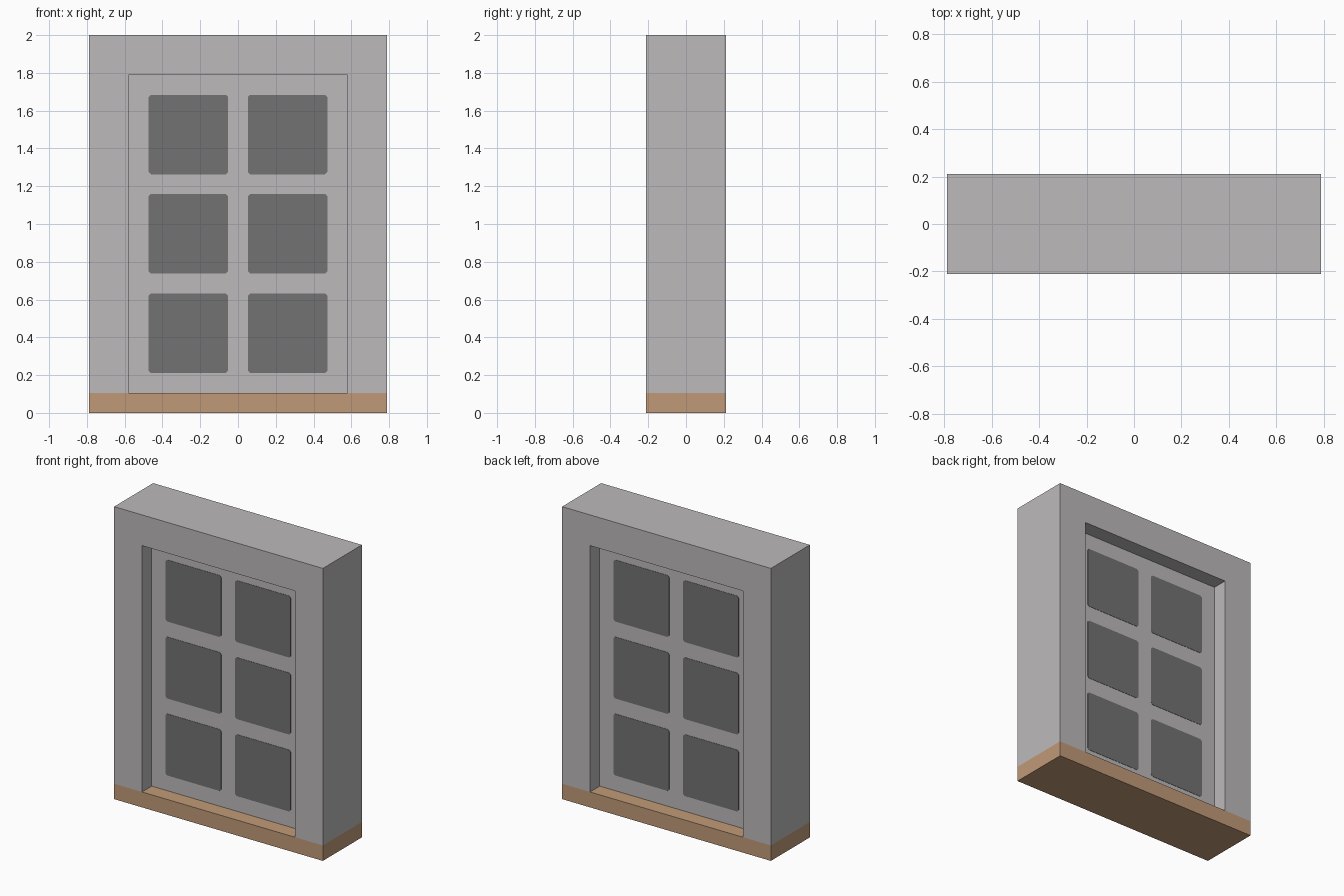
import bpy
import bmesh
from mathutils import Vector

cube = bpy.data.objects.get("Cube")
if cube:
    bpy.data.objects.remove(cube, do_unlink=True)

U = 2 / 19                     # module: the wall is 15 wide, 4 deep, 19 high
HALF_W, HALF_D, TOP = 7.5 * U, 2 * U, 19 * U
OPEN_X, OPEN_TOP = 5.5 * U, 17 * U
SASH_D = U                     # half depth of the window sash
PANE = 4 * U


def material(name, rgb):
    m = bpy.data.materials.new(name)
    m.use_nodes = True
    m.diffuse_color = (*rgb, 1)
    node = next(n for n in m.node_tree.nodes if n.type == 'BSDF_PRINCIPLED')
    node.inputs["Base Color"].default_value = (*rgb, 1)
    node.inputs["Roughness"].default_value = 0.8
    return m


STONE = material("light grey", (0.509, 0.491, 0.497))
WOOD = material("tan wood", (0.533, 0.323, 0.188))
GLASS = material("dark grey glass", (0.171, 0.171, 0.171))


def extrude_outline(name, outline, y0, y1, mat):
    """Solid from an (x, z) outline, extruded from y0 to y1."""
    bm = bmesh.new()
    face = bm.faces.new([bm.verts.new((x, y0, z)) for x, z in outline])
    new = bmesh.ops.extrude_face_region(bm, geom=[face])["geom"]
    verts = [g for g in new if isinstance(g, bmesh.types.BMVert)]
    bmesh.ops.translate(bm, verts=verts, vec=Vector((0, y1 - y0, 0)))
    bmesh.ops.recalc_face_normals(bm, faces=bm.faces)
    mesh = bpy.data.meshes.new(name)
    bm.to_mesh(mesh)
    bm.free()
    mesh.materials.append(mat)
    obj = bpy.data.objects.new(name, mesh)
    bpy.context.collection.objects.link(obj)
    return obj


def rect(x0, x1, z0, z1):
    return [(x0, z0), (x1, z0), (x1, z1), (x0, z1)]


def clipped_rect(x0, x1, z0, z1, c):
    return [(x0 + c, z0), (x1 - c, z0), (x1, z0 + c), (x1, z1 - c),
            (x1 - c, z1), (x0 + c, z1), (x0, z1 - c), (x0, z0 + c)]


# Wooden sill under the whole wall
extrude_outline("sill", rect(-HALF_W, HALF_W, 0, U), -HALF_D, HALF_D, WOOD)

# Wall surround: two jambs and a lintel in one arch-shaped outline
surround = [(-HALF_W, U), (-OPEN_X, U), (-OPEN_X, OPEN_TOP), (OPEN_X, OPEN_TOP),
            (OPEN_X, U), (HALF_W, U), (HALF_W, TOP), (-HALF_W, TOP)]
extrude_outline("wall_surround", surround, -HALF_D, HALF_D, STONE)

# Recessed sash filling the opening
extrude_outline("sash", rect(-OPEN_X, OPEN_X, U, OPEN_TOP), -SASH_D, SASH_D, STONE)

# Two columns and three rows of panes, as thin plates on both faces
for face, sign in (("front", -1), ("back", 1)):
    for column, x0 in (("right", -4.5 * U), ("left", 0.5 * U)):
        for row, z0 in (("lower", 2 * U), ("middle", 7 * U), ("upper", 12 * U)):
            extrude_outline(f"{face}_{row}_{column}_pane",
                            clipped_rect(x0, x0 + PANE, z0, z0 + PANE, 0.012),
                            sign * (SASH_D - 0.002), sign * (SASH_D + 0.002), GLASS)
